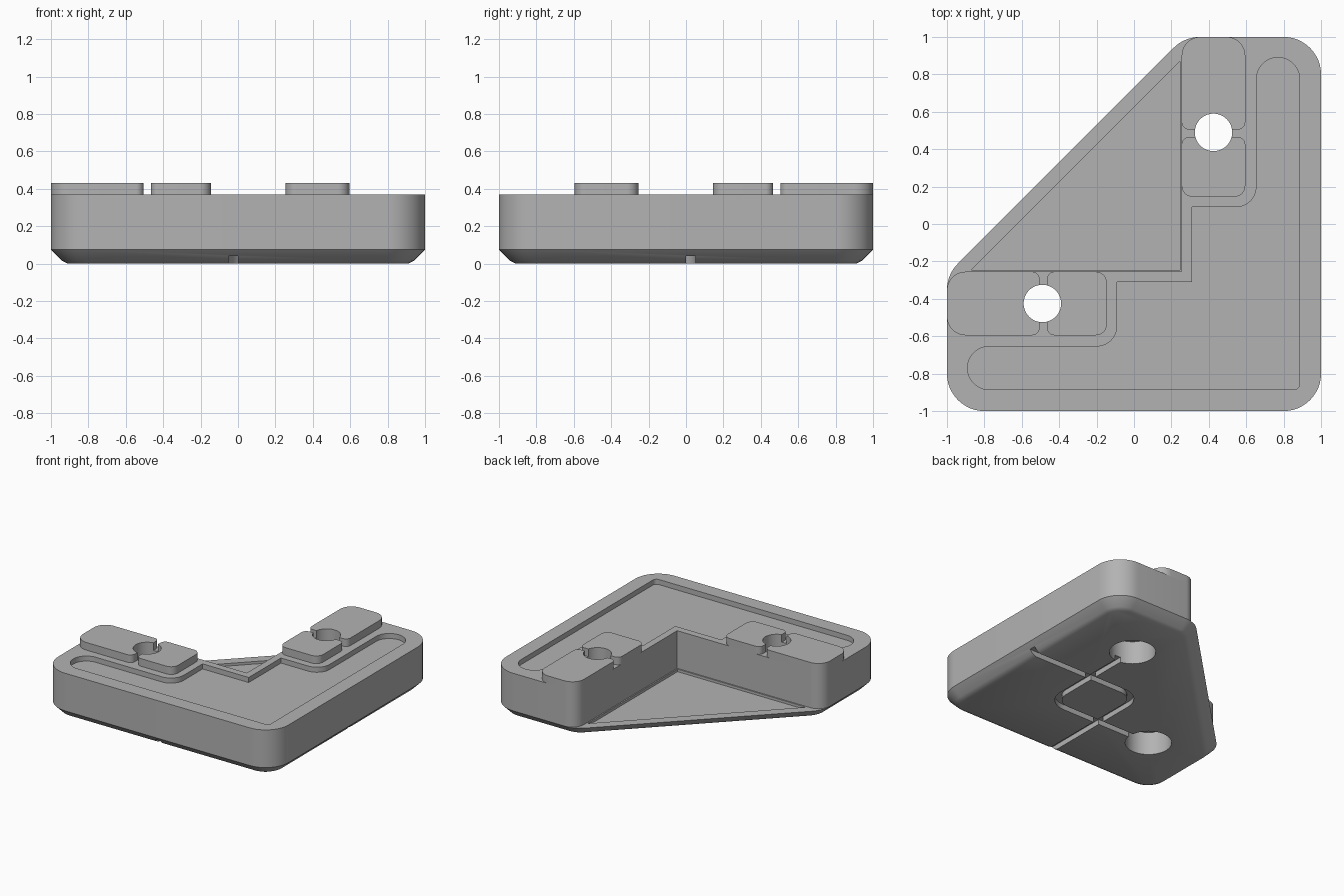
import bpy, bmesh, math
from mathutils import Vector, Matrix

cube = bpy.data.objects.get("Cube")
if cube:
    bpy.data.objects.remove(cube, do_unlink=True)

grey = bpy.data.materials.new("plain grey")
grey.use_nodes = True
grey.diffuse_color = (0.45, 0.45, 0.45, 1)
grey.node_tree.nodes["Principled BSDF"].inputs["Base Color"].default_value = grey.diffuse_color


def mirror(corners):
    """Reflect (x, y, radius) corners across the diagonal, keeping the winding."""
    return [(-y, -x, r) for x, y, r in reversed(corners)]


def edges_at(corners, i):
    p = Vector(corners[i][:2])
    before = Vector(corners[i - 1][:2])
    after = Vector(corners[(i + 1) % len(corners)][:2])
    return p, (p - before).normalized(), (after - p).normalized()


def inset(corners, d):
    """Offset a counter-clockwise convex outline inwards by d."""
    result = []
    for i, corner in enumerate(corners):
        p, a, b = edges_at(corners, i)
        na, nb = Vector((-a.y, a.x)), Vector((-b.y, b.x))
        q = p + (na + nb) * (d / (1 + na.dot(nb)))
        r = max(corner[2] - d, 0.01) if corner[2] else 0
        result.append((q.x, q.y, r))
    return result


def rounded(corners):
    """Turn corners with radii into outline points."""
    points = []
    for i, corner in enumerate(corners):
        p, a, b = edges_at(corners, i)
        r = corner[2]
        if r == 0:
            points.append(p)
            continue
        turn = math.atan2(a.x * b.y - a.y * b.x, a.dot(b))
        start = p - a * r * math.tan(abs(turn) / 2)
        centre = start + Vector((-a.y, a.x)) * math.copysign(r, turn)
        steps = 12
        for k in range(steps + 1):
            points.append(centre + Matrix.Rotation(turn * k / steps, 2) @ (start - centre))
    return points


def loft(name, layers):
    """Solid through a stack of (outline points, z) layers."""
    bm = bmesh.new()
    rings = [[bm.verts.new((p[0], p[1], z)) for p in pts] for pts, z in layers]
    n = len(rings[0])
    for low, high in zip(rings, rings[1:]):
        for i in range(n):
            j = (i + 1) % n
            bm.faces.new((low[i], low[j], high[j], high[i]))
    bm.faces.new(rings[0][::-1])
    bm.faces.new(rings[-1])
    bmesh.ops.recalc_face_normals(bm, faces=bm.faces)
    mesh = bpy.data.meshes.new(name)
    bm.to_mesh(mesh)
    bm.free()
    mesh.materials.append(grey)
    obj = bpy.data.objects.new(name, mesh)
    bpy.context.collection.objects.link(obj)
    return obj


def prism(name, corners, z0, z1):
    points = rounded(corners)
    return loft(name, [(points, z0), (points, z1)])


def disc(name, centre, radius, z0, z1, n=64):
    points = [(centre[0] + radius * math.cos(math.tau * i / n),
               centre[1] + radius * math.sin(math.tau * i / n)) for i in range(n)]
    return loft(name, [(points, z0), (points, z1)])


def activate(obj):
    bpy.ops.object.select_all(action='DESELECT')
    obj.select_set(True)
    bpy.context.view_layer.objects.active = obj


def cut(target, cutters):
    for cutter in cutters:
        cutter.hide_render = True
        mod = target.modifiers.new("cut", 'BOOLEAN')
        mod.operation = 'DIFFERENCE'
        mod.solver = 'EXACT'
        mod.object = cutter
        activate(target)
        bpy.ops.object.modifier_apply(modifier=mod.name)


TOP, WEB, PAD = 0.37, 0.075, 0.43
INNER = 0.255
HOLES = [(0.425, 0.49), (-0.49, -0.425)]

# Base plate with a softened chamfer underneath
half = [(1, 1, 0.2), (0.27, 1, 0.2)]
footprint = [(1, -1, 0.2)] + half + mirror(half)
base = loft("base_plate", [(rounded(inset(footprint, d)), z) for d, z in
                           ((0.09, 0), (0.06, 0.015), (0, WEB))])

# L-shaped upper body
half = [(1, 1, 0.2), (INNER, 1, 0.1)]
body = prism("corner_body", [(1, -1, 0.2)] + half + [(INNER, -INNER, 0)] + mirror(half),
             WEB, TOP)

# Raised pads on both arms
outer = [(INNER, 0.505, 0.04), (0.595, 0.505, 0.04), (0.595, 1, 0.1), (INNER, 1, 0.1)]
inner = [(INNER, 0.145, 0.06), (0.595, 0.145, 0.06), (0.595, 0.465, 0.04), (INNER, 0.465, 0.04)]
pads = []
for label, shape in (("outer_pad", outer), ("inner_pad", inner)):
    pads.append(prism(label + "_back", shape, TOP, PAD))
    pads.append(prism(label + "_side", mirror(shape), TOP, PAD))

# Cutters: top recess, web recess, bolt holes with counterbores
half = [(0.885, 0.89, 0.114), (0.655, 0.89, 0.114), (0.655, 0.09, 0.11), (0.31, 0.09, 0)]
recess = prism("recess_cutter", [(0.885, -0.885, 0.03)] + half + [(0.31, -0.31, 0)] + mirror(half),
               TOP - 0.04, TOP + 0.1)
web_recess = prism("web_cutter", [(0.245, -0.245, 0), (0.245, 0.87, 0), (-0.87, -0.245, 0)],
                   WEB - 0.02, WEB + 0.1)
bolts = [disc("bolt_cutter", c, 0.1, -0.1, 0.6) for c in HOLES]
bores = [disc("bore_cutter", c, 0.165, -0.1, 0.18) for c in HOLES]

# Cutters: underside channels, a loop with two bent branches
DEPTH, W = 0.04, 0.025
loop = [(0.425, -0.425, 0.15), (0.425, 0.025, 0), (-0.025, 0.025, 0.15), (-0.025, -0.425, 0)]
ring = prism("loop_cutter", inset(loop, -W), -0.1, DEPTH)
core = prism("loop_core", inset(loop, W), -0.2, 0.2)
cut(ring, [core])
branch = [(1.1, 0, 0), (1.1, 0.05, 0), (0.45, 0.05, 0), (0.45, 0.4, 0), (0.4, 0.4, 0), (0.4, 0, 0)]
branches = [prism("branch_cutter", b, -0.1, DEPTH) for b in (branch, mirror(branch))]

cut(base, [web_recess] + bores + [ring] + branches)
cut(body, [recess] + bolts + bores)
for pad in pads:
    cut(pad, bolts)

for helper in [recess, web_recess, ring, core] + bolts + bores + branches:
    bpy.data.objects.remove(helper, do_unlink=True)

for part in [base, body] + pads:
    activate(part)
    bpy.ops.object.shade_smooth_by_angle(angle=math.radians(30))
